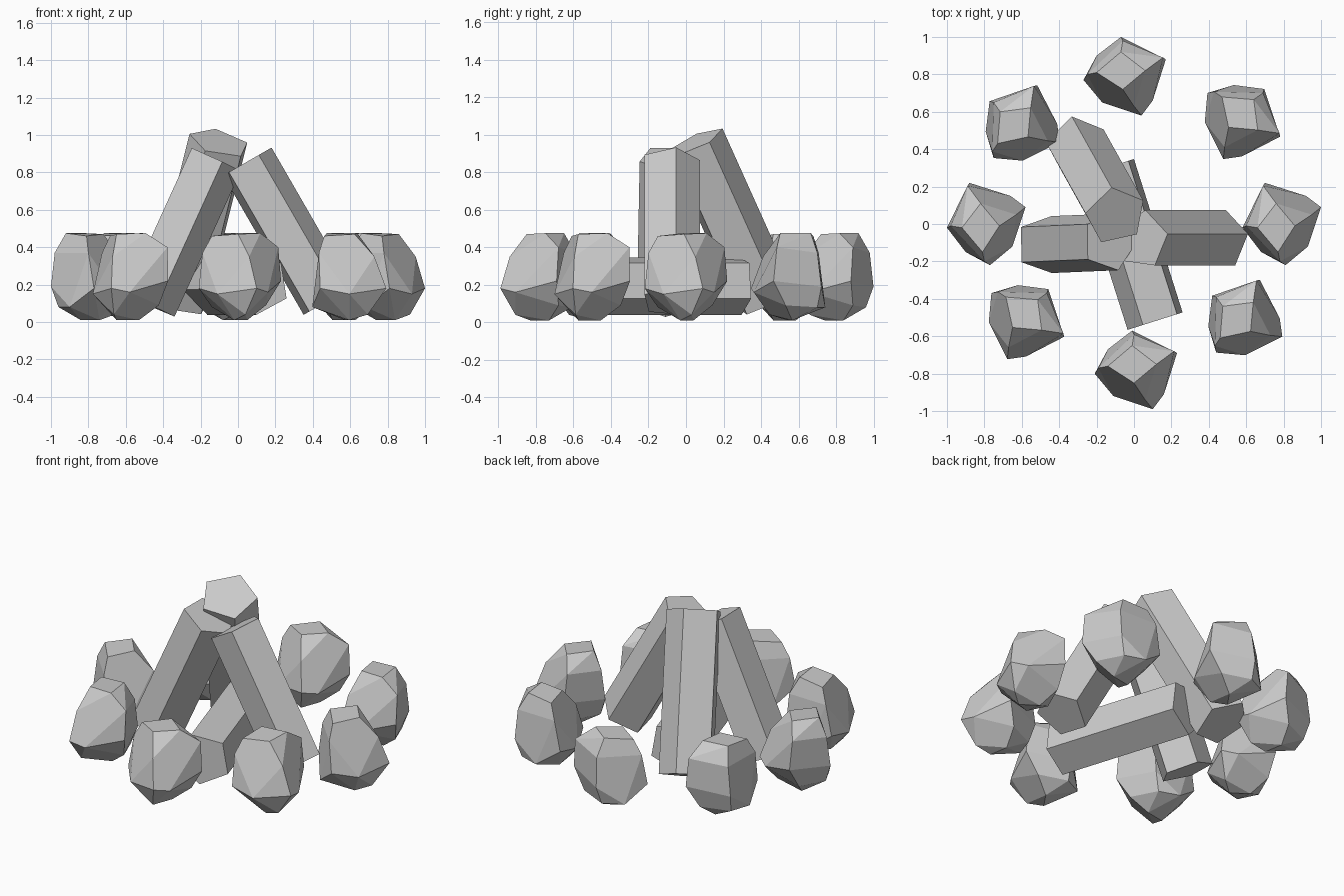
import bpy, bmesh
from math import radians, cos, sin, tau
from mathutils import Vector, Matrix

if "Cube" in bpy.data.objects:
    bpy.data.objects.remove(bpy.data.objects["Cube"])


def finish(bm, name):
    bmesh.ops.recalc_face_normals(bm, faces=bm.faces[:])
    mesh = bpy.data.meshes.new(name)
    bm.to_mesh(mesh)
    bm.free()
    obj = bpy.data.objects.new(name, mesh)
    bpy.context.collection.objects.link(obj)
    return obj


def log(name, bottom, top, radius, corner):
    """Five-sided log between two points; one edge points towards 'corner'."""
    a, b = Vector(bottom), Vector(top)
    axis = (b - a).normalized()
    u = Vector(corner)
    u = (u - axis * u.dot(axis)).normalized()
    v = axis.cross(u)
    bm = bmesh.new()
    rings = []
    for end in (a, b):
        rings.append([bm.verts.new(end + radius * (cos(t) * u + sin(t) * v))
                      for t in (tau * i / 5 for i in range(5))])
    bm.faces.new(rings[0])
    bm.faces.new(rings[1])
    for i in range(5):
        j = (i + 1) % 5
        bm.faces.new((rings[0][i], rings[0][j], rings[1][j], rings[1][i]))
    return finish(bm, name)


# Corner points of the faceted stone
STONE = [
    (-.15, .02, .46), (-.02, .13, .475), (.11, .03, .475), (-.01, -.07, .47),
    (.205, .10, .40), (.22, .09, .22), (-.01, .19, .37), (-.02, .21, .19),
    (-.20, .01, .37), (-.22, -.02, .18), (.09, -.21, .18), (.05, -.16, .35),
    (.15, -.13, .16), (-.12, -.14, .15), (-.15, .11, .08), (-.03, .17, .08),
    (-.03, -.05, .01), (.04, .05, .01), (.03, -.13, .04), (.14, .10, .09),
]


def stone(name, x, y, turn):
    """Convex stone, turned about z and centred on (x, y)."""
    rot = Matrix.Rotation(radians(turn), 3, 'Z')
    pts = [rot @ Vector(p) for p in STONE]
    mid = [(min(p[k] for p in pts) + max(p[k] for p in pts)) / 2 for k in (0, 1)]
    shift = Vector((x - mid[0], y - mid[1], 0))
    bm = bmesh.new()
    for p in pts:
        bm.verts.new(p + shift)
    bmesh.ops.convex_hull(bm, input=bm.verts[:])
    loose = [v for v in bm.verts if not v.link_faces]
    bmesh.ops.delete(bm, geom=loose, context='VERTS')
    bmesh.ops.dissolve_limit(bm, angle_limit=radians(9),
                             verts=bm.verts[:], edges=bm.edges[:])
    return finish(bm, name)


# Ring of eight stones
ring = [(.79, 0, 90), (.58, .545, -45), (-.05, .79, 0), (-.595, .54, 45),
        (-.79, 0, 90), (-.575, -.525, -45), (.01, -.78, 0), (.595, -.50, 45)]
for i, (x, y, turn) in enumerate(ring):
    stone(f"ring_stone_{i + 1}", x, y, turn)

# Three leaning logs
log("leaning_log_right", (.475, -.083, .11), (.045, -.083, .855), .158, (.85, .19, .48))
log("leaning_log_left", (-.485, -.11, .095), (-.13, -.095, .875), .16, (.91, 0, -.41))
log("leaning_log_back", (-.31, .425, .115), (-.098, .045, .96), .168, (-.016, .14, .10))

# Log lying on the ground
log("lying_log", (.12, -.517, .20), (-.14, .303, .20), .164, (.67, .21, .71))
